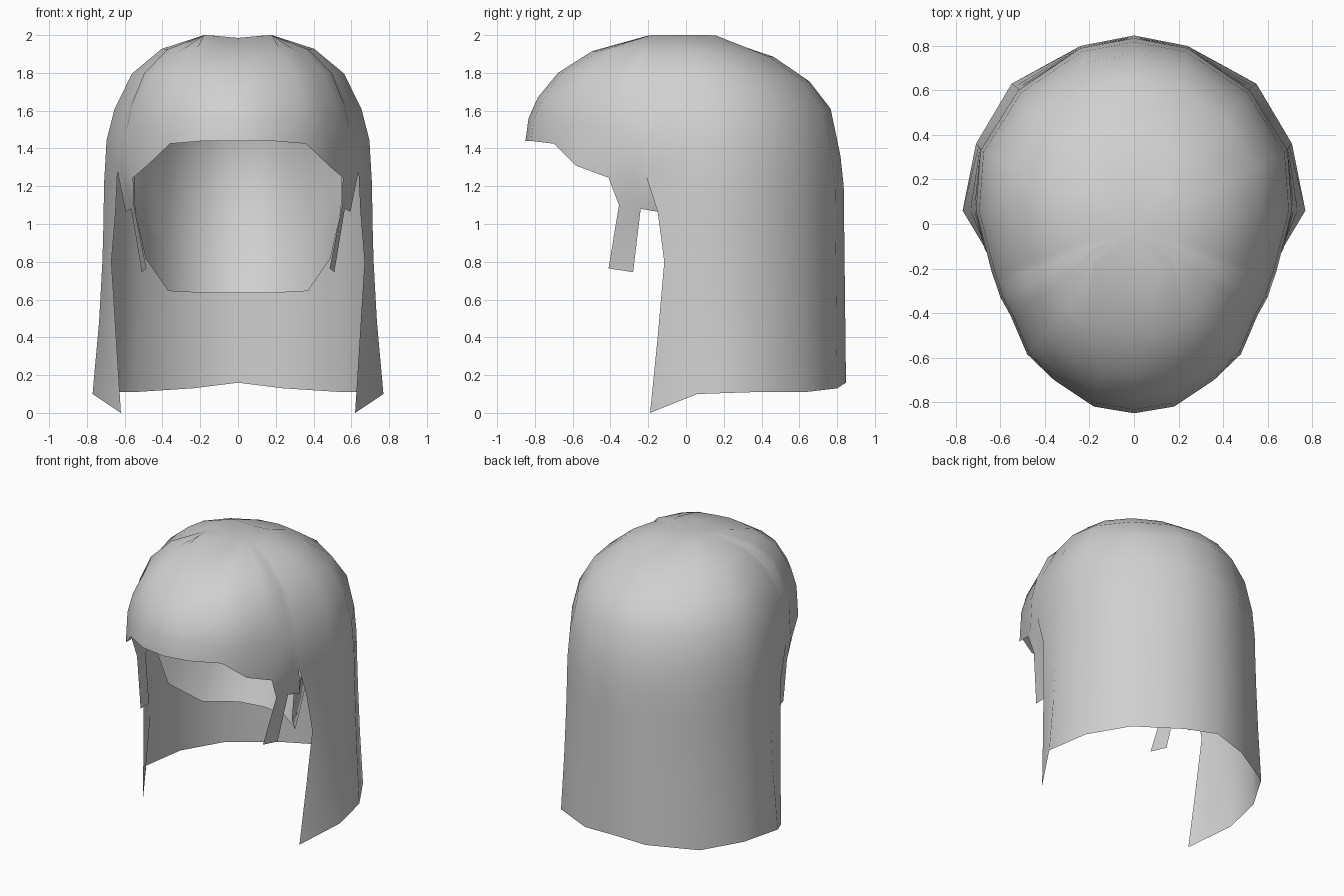
import bpy

if "Cube" in bpy.data.objects:
    bpy.data.objects.remove(bpy.data.objects["Cube"])

grey = bpy.data.materials.new("light grey")
grey.diffuse_color = (0.63, 0.63, 0.63, 1)
grey.use_nodes = True
grey.node_tree.nodes["Principled BSDF"].inputs["Base Color"].default_value = grey.diffuse_color


def sheet(name, columns, extra=(), apex=None):
    """Skin neighbouring columns of points, mirror across x, shade smooth."""
    verts, faces, n = [], [], len(columns[0])
    for col in columns:
        verts += col
    for i in range(len(columns) - 1):
        a, b = i * n, (i + 1) * n
        for k in range(n - 1):
            faces.append((a + k, b + k, b + k + 1, a + k + 1))
        if apex:
            faces.append((a + n - 1, b + n - 1, len(verts)))
    if apex:
        verts.append(apex)
    for pts, polys in extra:
        base = len(verts)
        verts += pts
        # negative indices address the added points, others the skin
        faces += [tuple(base - 1 - q if q < 0 else q for q in f) for f in polys]
    me = bpy.data.meshes.new(name)
    me.from_pydata(verts, [], faces)
    me.materials.append(grey)
    me.shade_smooth()
    ob = bpy.data.objects.new(name, me)
    bpy.context.collection.objects.link(ob)
    m = ob.modifiers.new("mirror", 'MIRROR')
    m.merge_threshold = 0.002
    return ob


# Rim of the hair, front centre to back centre
rim = [(0, -.85, 1.44), (.18, -.82, 1.44), (.36, -.70, 1.425), (.48, -.585, 1.31),
       (.555, -.41, 1.245), (.60, -.33, 1.27), (.62, -.27, 1.27), (.638, -.22, 1.28),
       (.71, .06, 1.2), (.69, .33, 1.2), (.52, .60, 1.2), (.24, .79, 1.2), (0, .835, 1.2)]

# Crown: the rim shrinks upwards, with separate front, side and back heights
scales = [.98, .92, .79, .57, .23]
front = [1.56, 1.67, 1.80, 1.915, 2.0]
side = [1.45, 1.61, 1.80, 1.93, 2.0]
back = [1.36, 1.61, 1.755, 1.885, 2.0]
crown = []
for i, (x, y, z) in enumerate(rim):
    w, end = min(1, abs(y) / .84), front if y < 0 else back
    col = [(x, y, z)]
    for s, zs, ze in zip(scales, side, end):
        h = zs + (ze - zs) * w
        if s < .3:                             # squarish top ring, shallow dent
            px = .18 * min(1, x / .32)
            h = 1.985 + .015 * min(1, px / .16)
            col.append((px, -.03 + (y + .03) * s, h))
            continue
        if 2 <= i <= 5:                        # fuller front corners
            s += .22 * s * (1 - s)
        col.append((x * s, -.03 + (y + .03) * s, h))
    crown.append(col)
n = len(crown[0])

# Long back hair hanging from the rim
hem = [(.77, .06, .10), (.71, .36, .11), (.55, .63, .11), (.24, .80, .13), (0, .847, .16)]
long_pts = [(.62, -.19, 0), (.645, -.15, .4), (.67, -.115, .8), (.648, -.15, 1.065)]
for (x, y, z), (hx, hy, hz) in zip(rim[8:], hem):
    long_pts += [(x + (hx - x) * t * t, y + (hy - y) * t, z + (hz - z) * t)
                 for t in (1, .65, .36, .15)]


def long_index(j, k):
    return -(1 + 4 * j + k) if k < 4 else (7 + j) * n


long_faces = [(long_index(j, k), long_index(j + 1, k),
               long_index(j + 1, k + 1), long_index(j, k + 1))
              for j in range(5) for k in range(4)]

# Thin lock in front of the ear
burn = [(.552, -.355, 1.10), (.565, -.24, 1.08), (.595, -.15, 1.065),
        (.485, -.41, .765), (.51, -.28, .745)]
burn_faces = [(-1, -2, 6 * n, 5 * n), (-2, -3, 7 * n, 6 * n),
              (-4, -5, -2, -1), (4 * n, -1, 5 * n)]
sheet("hair_shell", crown, extra=[(long_pts, long_faces), (burn, burn_faces)],
      apex=(0, -.03, 1.985))

# Inner lining: a back wall rising from its lower edge to meet the crown
low = [(0, .30, .635), (.18, .27, .635), (.37, .12, .645), (.49, -.09, .82), (.54, -.14, 1.04)]
lining = []
for x0, y0, z0 in low:
    f = 1 - (x0 / .75) ** 2
    ctrl = [(x0, y0, z0), (x0 * 1.05, y0 + .33 * f, 1.2),
            (x0 * 1.05, y0 + .4 * f, 1.7), (x0 * .6, 0, 1.88)]
    col = []
    for k in range(9):
        t = k / 8
        b = [(1 - t) ** 3, 3 * t * (1 - t) ** 2, 3 * t * t * (1 - t), t ** 3]
        col.append(tuple(sum(w * p[a] for w, p in zip(b, ctrl)) for a in range(3)))
    lining.append(col)
sheet("inner_lining", lining)
